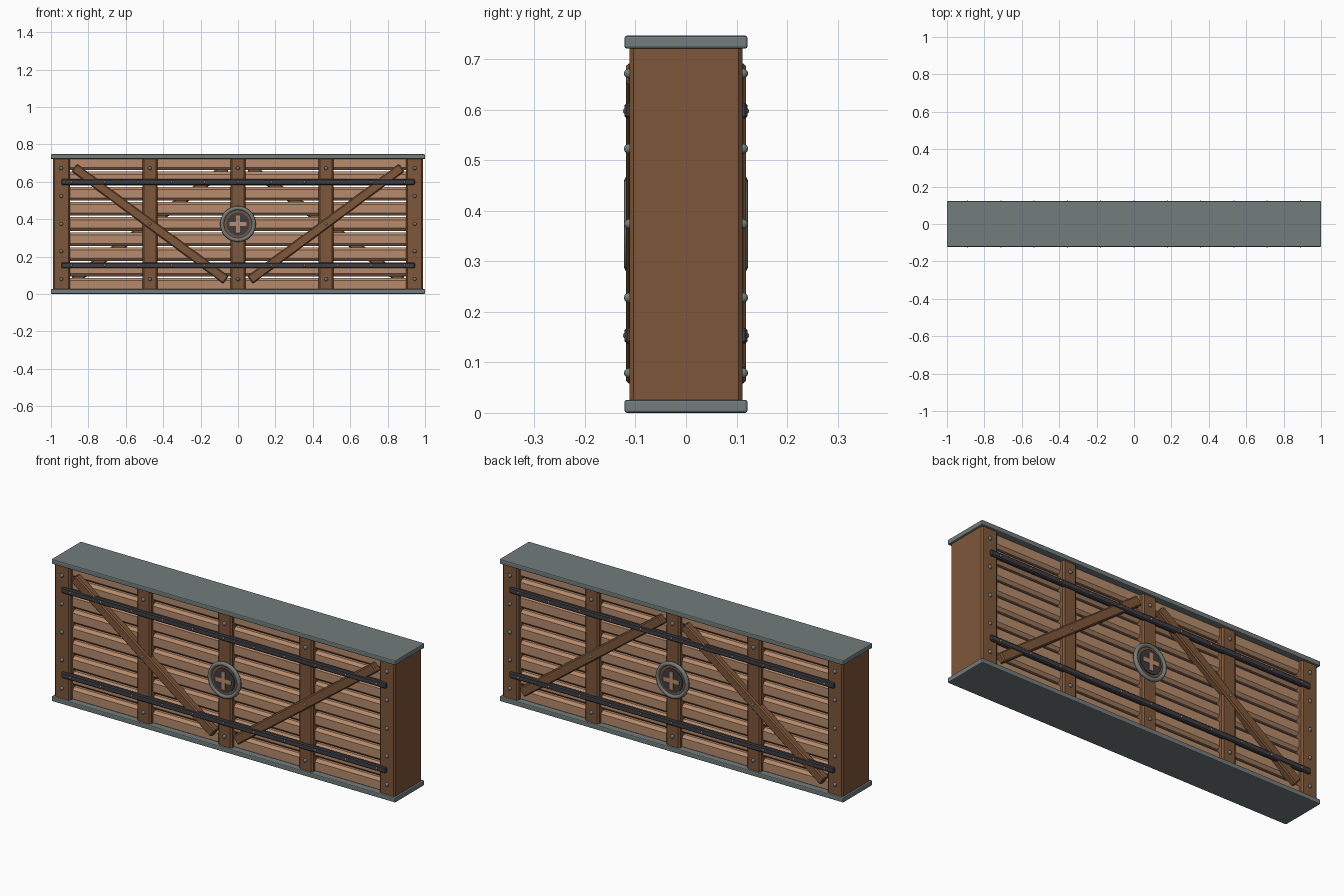
import bpy, math
from mathutils import Matrix, Vector

if "Cube" in bpy.data.objects:
    bpy.data.objects.remove(bpy.data.objects["Cube"])


def material(name, rgb):
    m = bpy.data.materials.new(name)
    lin = [(c / 255 / 12.92) if c < 10 else ((c / 255 + 0.055) / 1.055) ** 2.4 for c in rgb]
    m.diffuse_color = (*lin, 1)
    m.use_nodes = True
    m.node_tree.nodes["Principled BSDF"].inputs["Base Color"].default_value = m.diffuse_color
    return m


DARK_WOOD = material("dark wood", (126, 87, 58))
LIGHT_WOOD = material("light wood", (182, 139, 108))
STEEL = material("grey steel", (114, 124, 124))
IRON = material("black iron", (62, 62, 68))
COPPER = material("copper", (186, 140, 108))

MID = 0.374          # middle height of the wall
HEIGHT = 0.747


def finish(name, mat):
    ob = bpy.context.object
    ob.name = name
    ob.data.materials.append(mat)
    return ob


def box(name, size, loc, mat, bevel=0.005, tilt=0.0, segments=1):
    """Bevelled box, optionally tilted in the wall plane."""
    bpy.ops.mesh.primitive_cube_add(size=1)
    ob = finish(name, mat)
    ob.data.transform(Matrix.Diagonal((*size, 1)))
    ob.location = loc
    ob.rotation_euler = (0, tilt, 0)
    if bevel:
        mod = ob.modifiers.new("edges", 'BEVEL')
        mod.width = bevel
        mod.segments = segments
    return ob


def rivet(name, x, z, side, surface, radius, mat):
    """Domed rivet head sitting on a surface."""
    bpy.ops.mesh.primitive_uv_sphere_add(segments=10, ring_count=6, radius=radius,
                                         location=(x, side * surface, z),
                                         rotation=(math.pi / 2, 0, 0))
    ob = finish(name, mat)
    bpy.ops.object.shade_smooth()
    return ob


def disc(name, radius, y0, y1, side, mat):
    bpy.ops.mesh.primitive_cylinder_add(vertices=32, radius=radius, depth=y1 - y0,
                                        location=(0, side * (y0 + y1) / 2, MID),
                                        rotation=(math.pi / 2, 0, 0))
    ob = finish(name, mat)
    bpy.ops.object.shade_smooth_by_angle(angle=math.radians(35))
    return ob


# Steel caps above and below
for name, z in (("bottom_cap", 0.0128), ("top_cap", HEIGHT - 0.0128)):
    box(name, (2.0, 0.244, 0.0256), (0, 0, z), STEEL, 0.005, segments=2)

# Horizontal planks with narrow open gaps
PITCH = 0.081
for i in range(9):
    box("plank", (1.88, 0.18, PITCH - 0.008), (0, 0, MID + (i - 4) * PITCH), LIGHT_WOOD, 0.014)

# Upright posts
for x, w in ((-0.944, 0.092), (-0.471, 0.08), (0, 0.08), (0.471, 0.08), (0.944, 0.092)):
    box("post", (w, 0.224, HEIGHT - 0.03), (x, 0, MID), DARK_WOOD, 0.008)

for side in (-1, 1):
    # Diagonal braces: a V on the front, an upside-down V on the back
    for sx in (-1, 1):
        box("brace", (1.009, 0.04, 0.05), (sx * 0.47, side * 0.099, MID + 0.001), DARK_WOOD,
            0.006, tilt=sx * side * math.radians(36.5))

    # Iron straps with copper rivets
    for z in (0.153, 0.598):
        box("strap", (1.89, 0.022, 0.031), (0, side * 0.111, z), IRON, 0.005)
        for i in range(-5, 6):
            rivet("strap_rivet", i * 0.178, z, side, 0.1185, 0.0065, COPPER)

    # Steel rivets on the posts
    for x in (-0.945, 0.945):
        for z in (0.079, 0.228, MID, 0.523, 0.672):
            rivet("post_rivet", x, z, side, 0.113, 0.01, STEEL)
    for x in (-0.471, 0.471):
        for z in (0.079, MID, 0.672):
            rivet("post_rivet", x, z, side, 0.113, 0.01, STEEL)
    for z in (0.079, 0.672):
        rivet("post_rivet", 0, z, side, 0.113, 0.01, STEEL)

    # Round emblem: wooden backing, steel ring, iron boss, copper cross
    disc("emblem_backing", 0.09, 0.104, 0.114, side, DARK_WOOD)
    bpy.ops.mesh.primitive_torus_add(major_segments=32, minor_segments=8, major_radius=0.085,
                                     minor_radius=0.011, location=(0, side * 0.112, MID),
                                     rotation=(math.pi / 2, 0, 0))
    finish("emblem_ring", STEEL)
    bpy.ops.object.shade_smooth()
    disc("emblem_boss", 0.062, 0.108, 0.119, side, IRON)
    box("cross_upright", (0.022, 0.004, 0.092), (0, side * 0.12, MID), COPPER, 0)
    box("cross_bar", (0.092, 0.0036, 0.022), (0, side * 0.12, MID), COPPER, 0)
